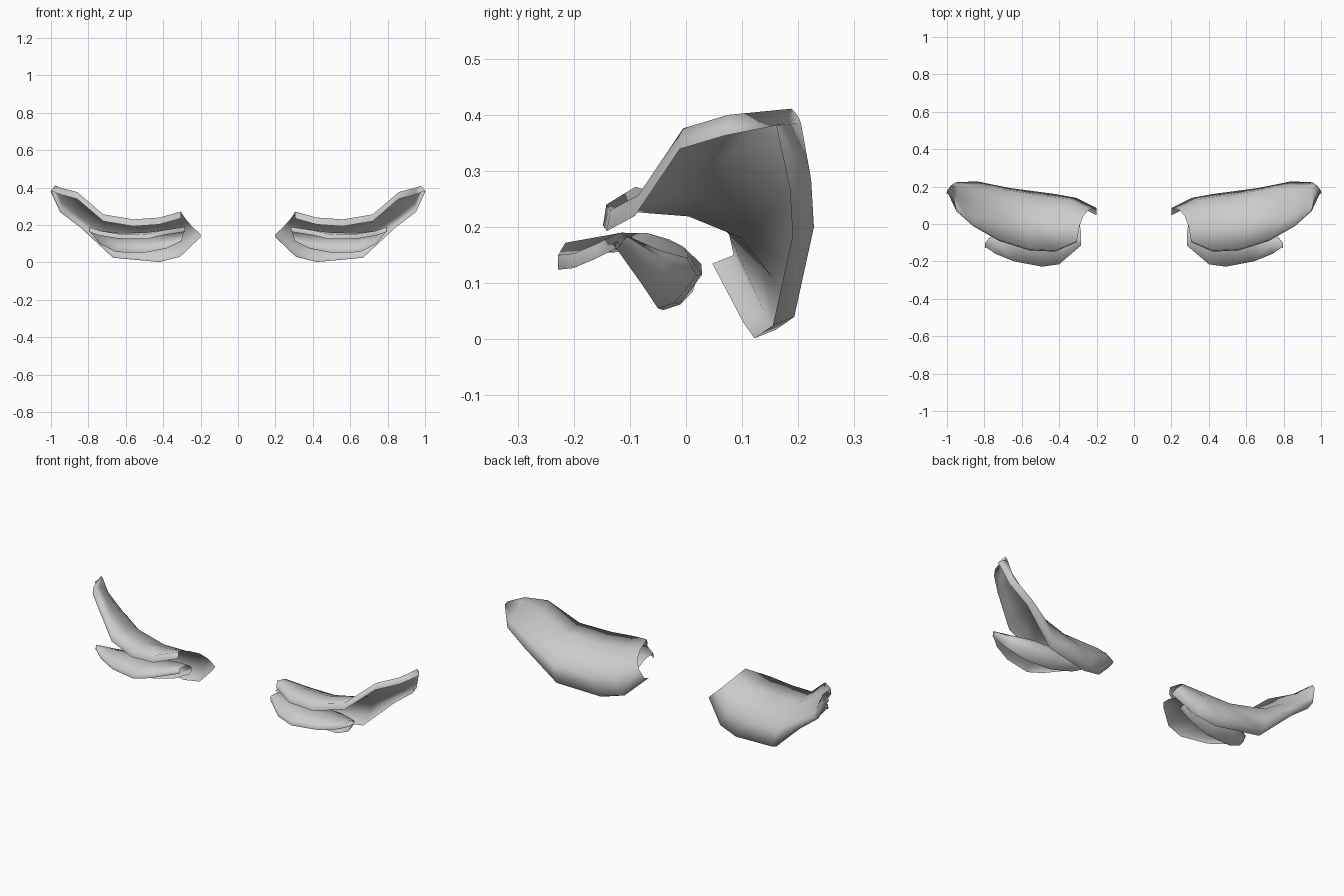
import bpy, bmesh
from mathutils import Vector

if "Cube" in bpy.data.objects:
    bpy.data.objects.remove(bpy.data.objects["Cube"])

ROWS = 4


def curve(t, m, l):
    """Quadratic arc from t to l passing through m."""
    c = 2 * m - (t + l) / 2
    us = [r / ROWS for r in range(ROWS + 1)]
    return [(1 - u) ** 2 * t + 2 * u * (1 - u) * c + u * u * l for u in us]


def curved_shell(name, rails, top_flange, low_flange, tip=(0, 0, 0)):
    """Loft an open skin on three rails, with a turned-in flange on both long edges."""
    bm = bmesh.new()
    columns = []
    sections = list(zip(*rails))
    for i, pts in enumerate(sections):
        t, m, l = (Vector(p) for p in pts)
        end = Vector(tip) if i == len(sections) - 1 else Vector()
        col = [t + Vector(top_flange) + end] + curve(t, m, l) + [l + Vector(low_flange) + end]
        columns.append([bm.verts.new(p) for p in col])
    for a, b in zip(columns, columns[1:]):
        for r in range(len(a) - 1):
            bm.faces.new((a[r], b[r], b[r + 1], a[r + 1]))
    bm.faces.new(columns[-1])                   # closed outer tip
    for f in bm.faces:
        f.smooth = True
    mesh = bpy.data.meshes.new(name)
    bm.to_mesh(mesh)
    bm.free()
    ob = bpy.data.objects.new(name, mesh)
    bpy.context.collection.objects.link(ob)
    mirror = ob.modifiers.new("mirror", 'MIRROR')
    mirror.use_mirror_merge = False


# Large upper shells: front lip, crown and lower back rim, inner to outer end
curved_shell(
    "upper_shell",
    ([(.305, -.09, .272), (.42, -.142, .24), (.56, -.135, .23), (.72, -.085, .257),
      (.86, -.005, .376), (.95, .075, .40), (.978, .188, .411)],
     [(.27, .045, .22), (.38, .085, .19), (.53, .10, .18), (.72, .135, .205),
      (.85, .14, .285), (.945, .17, .355), (.98, .198, .40)],
     [(.20, .085, .15), (.31, .14, .045), (.42, .16, .017), (.668, .193, .04),
      (.84, .228, .20), (.952, .223, .285), (.98, .205, .385)]),
    (0, -.006, -.037), (0, -.038, -.015), (.022, -.006, .01))

# Small lower shells, nested under the front lip
curved_shell(
    "lower_shell",
    ([(.283, -.115, .19), (.40, -.215, .172), (.49, -.228, .15), (.64, -.20, .153),
      (.74, -.16, .17), (.797, -.12, .19)],
     [(.285, -.03, .178), (.37, -.005, .165), (.50, .005, .148), (.64, .002, .145),
      (.74, -.05, .16), (.797, -.11, .187)],
     [(.30, .022, .125), (.38, .012, .085), (.50, -.01, .062), (.65, -.02, .065),
      (.74, -.05, .11), (.795, -.10, .18)]),
    (0, 0, -.026), (0, -.03, -.01))
